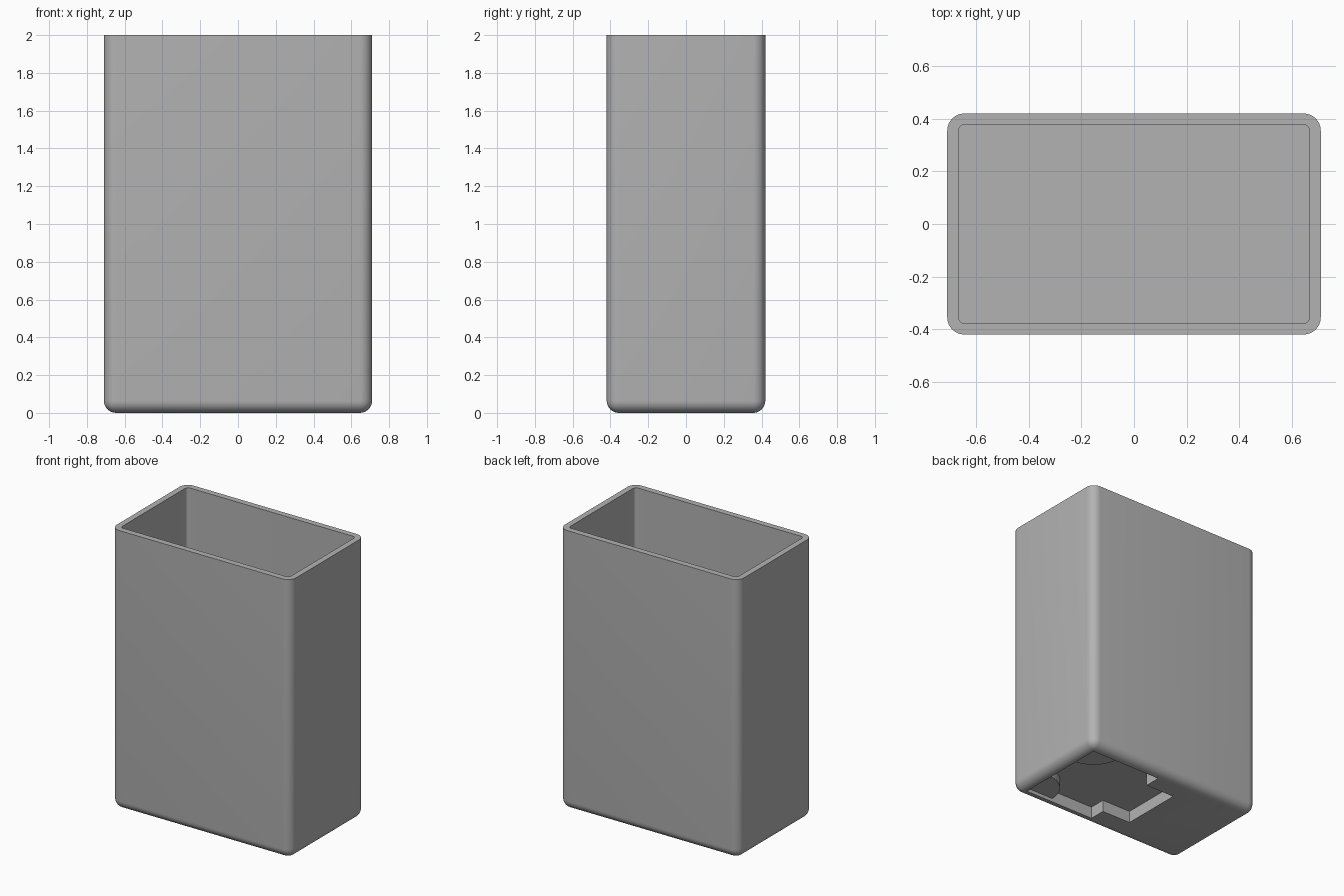
import bpy
import bmesh
from math import radians
from mathutils import Matrix, Vector

# Remove the default object
if "Cube" in bpy.data.objects:
    bpy.data.objects.remove(bpy.data.objects["Cube"], do_unlink=True)

HALF_X, HALF_Y, HEIGHT = 0.71, 0.42, 2.0
WALL, FLOOR = 0.043, 0.13
RECESS_DEPTH, BOSS_GAP = 0.085, 0.025
RECESS_X, RECESS_Y = 0.64, 0.345

grey = bpy.data.materials.new("plain grey")
grey.use_nodes = True
grey.diffuse_color = (0.45, 0.45, 0.45, 1)
grey.node_tree.nodes["Principled BSDF"].inputs["Base Color"].default_value = grey.diffuse_color


def finish(name, bm):
    mesh = bpy.data.meshes.new(name)
    bm.to_mesh(mesh)
    bm.free()
    mesh.materials.append(grey)
    obj = bpy.data.objects.new(name, mesh)
    bpy.context.collection.objects.link(obj)
    return obj


def box(name, low, high, radius=0, round_bottom=False):
    """Box between two corners, with rounded upright (and bottom) edges."""
    low, high = Vector(low), Vector(high)
    bm = bmesh.new()
    bmesh.ops.create_cube(bm, size=1, matrix=Matrix.Translation((low + high) / 2)
                          @ Matrix.Diagonal((*(high - low), 1)))
    if radius:
        middle = (low.z + high.z) / 2
        edges = []
        for edge in bm.edges:
            tops = sum(v.co.z > middle for v in edge.verts)
            if tops == 1 or (round_bottom and tops == 0):
                edges.append(edge)
        bmesh.ops.bevel(bm, geom=edges, offset=radius, segments=8,
                        profile=0.5, affect='EDGES')
    return finish(name, bm)


def cylinder(name, centre, radius, depth):
    bm = bmesh.new()
    bmesh.ops.create_cone(bm, cap_ends=True, segments=64, radius1=radius,
                          radius2=radius, depth=depth,
                          matrix=Matrix.Translation(centre))
    return finish(name, bm)


def cut(target, tool, operation='DIFFERENCE'):
    """Apply a boolean and discard the tool."""
    mod = target.modifiers.new("cut", 'BOOLEAN')
    mod.operation, mod.solver, mod.object = operation, 'EXACT', tool
    bpy.context.view_layer.objects.active = target
    bpy.ops.object.modifier_apply(modifier=mod.name)
    bpy.data.objects.remove(tool, do_unlink=True)


# Rounded outer shell
bin_body = box("bin_body", (-HALF_X, -HALF_Y, 0), (HALF_X, HALF_Y, HEIGHT), 0.065, True)

# Open interior
cut(bin_body, box("interior", (WALL - HALF_X, WALL - HALF_Y, FLOOR),
                  (HALF_X - WALL, HALF_Y - WALL, HEIGHT + 0.2), 0.022))

# Stepped recess underneath, leaving a round boss in each outer corner
recess = box("recess", (0.08, -RECESS_Y, -0.1), (RECESS_X, RECESS_Y, RECESS_DEPTH))
for side in (-1, 1):
    boss = cylinder("boss", (RECESS_X, side * RECESS_Y, BOSS_GAP + 0.1), 0.22, 0.2)
    cut(recess, boss)
cut(recess, box("narrow_recess", (-0.15, -0.226, -0.1), (0.1, 0.226, RECESS_DEPTH)), 'UNION')
cut(bin_body, recess)

# Smooth the rounded edges only
bpy.ops.object.select_all(action='DESELECT')
bin_body.select_set(True)
bpy.context.view_layer.objects.active = bin_body
bpy.ops.object.shade_smooth_by_angle(angle=radians(30))
